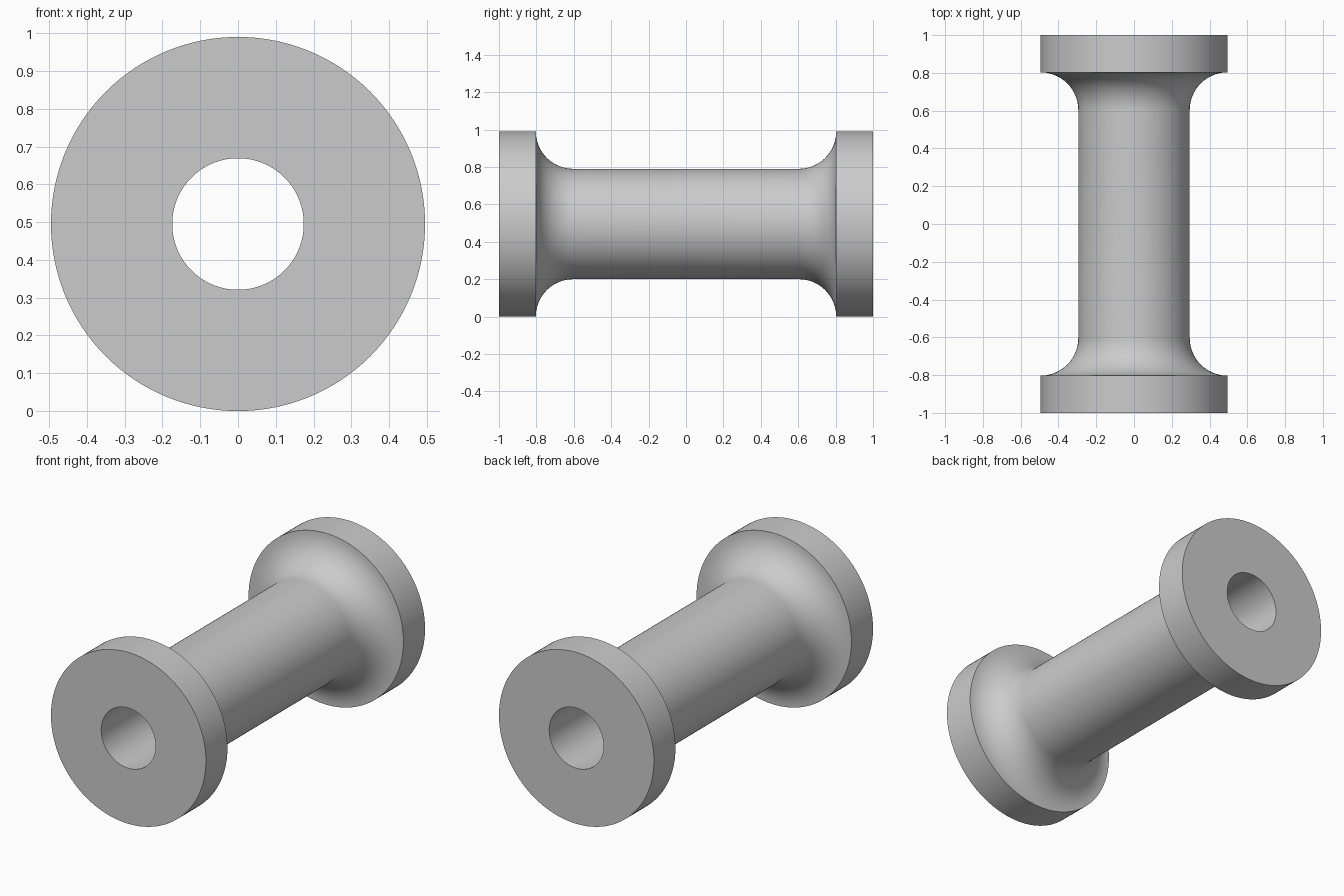
import bpy, bmesh, math

default = bpy.data.objects.get("Cube")
if default:
    bpy.data.objects.remove(default, do_unlink=True)

RIM, SHAFT, BORE = 0.495, 0.295, 0.174   # radii
HALF, FLANGE = 1.0, 0.803                # half length, inner face of flange
FILLET = RIM - SHAFT
SEGMENTS, ARC_STEPS = 128, 16

# Material
grey = bpy.data.materials.new("plain grey")
grey.use_nodes = True
colour = (0.6, 0.6, 0.6, 1)
grey.diffuse_color = colour
grey.node_tree.nodes["Principled BSDF"].inputs["Base Color"].default_value = colour

# Half profile as (radius, y): bore end, flange, then fillet down to the shaft
half = [(BORE, HALF), (RIM, HALF)]
for i in range(ARC_STEPS + 1):
    a = math.pi / 2 * i / ARC_STEPS
    half.append((RIM - FILLET * math.sin(a), FLANGE - FILLET * (1 - math.cos(a))))
profile = half + [(r, -y) for r, y in reversed(half)]

# Spool: closed profile turned around the y axis
bm = bmesh.new()
rings = []
for s in range(SEGMENTS):
    a = 2 * math.pi * s / SEGMENTS
    rings.append([bm.verts.new((r * math.cos(a), y, RIM + r * math.sin(a)))
                  for r, y in profile])
count = len(profile)
for s in range(SEGMENTS):
    this, following = rings[s], rings[(s + 1) % SEGMENTS]
    for i in range(count):
        j = (i + 1) % count
        bm.faces.new((this[i], this[j], following[j], following[i]))
bmesh.ops.recalc_face_normals(bm, faces=bm.faces)

mesh = bpy.data.meshes.new("flanged_spool")
bm.to_mesh(mesh)
bm.free()
mesh.materials.append(grey)
spool = bpy.data.objects.new("flanged_spool", mesh)
bpy.context.collection.objects.link(spool)

# Smooth curved walls, crisp rims
bpy.ops.object.select_all(action="DESELECT")
spool.select_set(True)
bpy.context.view_layer.objects.active = spool
bpy.ops.object.shade_smooth_by_angle(angle=math.radians(30))
